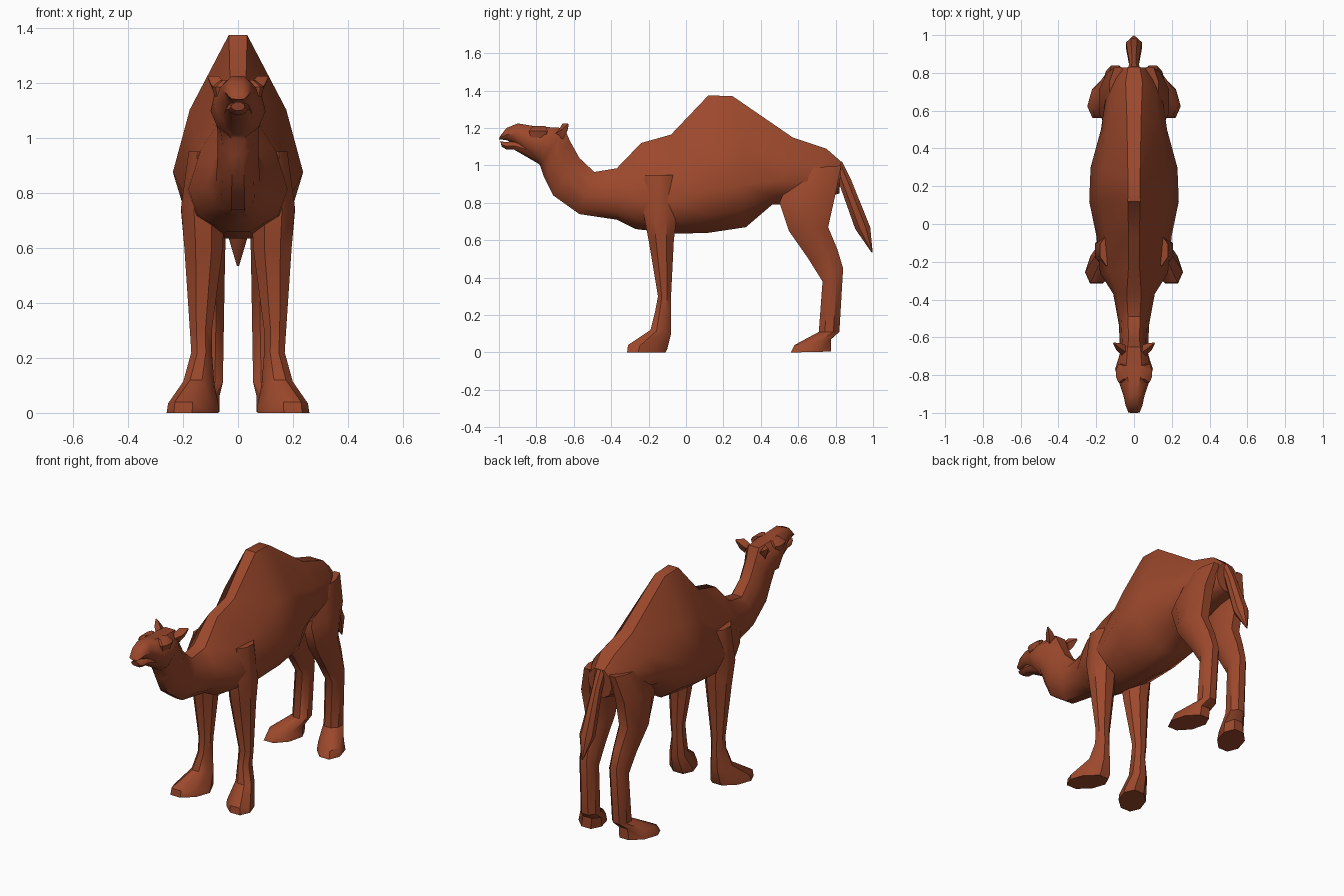
import bpy, bmesh, math
from mathutils import Vector

coat = bpy.data.materials.new("brown_coat")
coat.diffuse_color = (0.33, 0.065, 0.025, 1)


def loft(name, rings, mirror=False):
    """Skin a list of equal-length point rings, capping both ends."""
    bm = bmesh.new()
    loops = [[bm.verts.new(p) for p in r] for r in rings]
    n = len(loops[0])
    for a, b in zip(loops, loops[1:]):
        for i in range(n):
            j = (i + 1) % n
            bm.faces.new((a[i], a[j], b[j], b[i]))
    bm.faces.new(loops[0])
    bm.faces.new(loops[-1])
    bmesh.ops.recalc_face_normals(bm, faces=bm.faces)
    mesh = bpy.data.meshes.new(name)
    bm.to_mesh(mesh)
    bm.free()
    ob = bpy.data.objects.new(name, mesh)
    bpy.context.collection.objects.link(ob)
    mesh.materials.append(coat)
    if mirror:
        ob.modifiers.new("mirror", "MIRROR").use_mirror_merge = False
    bpy.ops.object.select_all(action='DESELECT')
    ob.select_set(True)
    bpy.context.view_layer.objects.active = ob
    bpy.ops.object.shade_smooth_by_angle(angle=math.radians(40))
    return ob


# Half profiles from top to bottom: (fraction down, fraction of half width)
ROUND = [(0, .4), (.22, .85), (.55, 1), (.85, .75), (1, .3)]
HUMP = [(0, .14), (.37, .74), (.68, 1), (.87, .82), (1, .25)]


def section(ty, tz, by, bz, w, s):
    """Symmetric ring from top to bottom point; s blends round to hump."""
    half = []
    for (t0, f0), (t1, f1) in zip(ROUND, HUMP):
        t, f = t0 + (t1 - t0) * s, f0 + (f1 - f0) * s
        half.append(Vector((w * f, ty + (by - ty) * t, tz + (bz - tz) * t)))
    return half + [Vector((-p.x, p.y, p.z)) for p in reversed(half)]


def limb(yf, zf, yb, zb, xi, xo, skew=0):
    """Eight-sided leg ring; skew turns the front outwards."""
    ring = []
    for i in range(8):
        a = math.pi / 8 + i * math.pi / 4
        c, d = math.cos(a) / .924, math.sin(a) / .924
        ring.append(((xi + xo) / 2 + (xo - xi) / 2 * c - skew * d,
                     (yf + yb) / 2 + (yb - yf) / 2 * d,
                     (zf + zb) / 2 + (zb - zf) / 2 * d))
    return ring


# Head, neck and humped torso in one skin, nose to rump
loft("body", [section(*r) for r in [
    (-.995, 1.155, -1.0, 1.14, .03, 0),
    (-.96, 1.20, -.96, 1.135, .045, 0),
    (-.90, 1.225, -.92, 1.12, .055, 0),
    (-.81, 1.21, -.83, 1.05, .085, 0),
    (-.74, 1.205, -.79, 1.01, .10, 0),
    (-.65, 1.20, -.78, 1.0, .085, 0),
    (-.62, 1.13, -.76, .94, .075, 0),
    (-.57, 1.04, -.71, .84, .075, 0),
    (-.49, .965, -.57, .74, .08, 0),
    (-.37, .985, -.37, .71, .11, .2),
    (-.24, 1.12, -.27, .66, .18, .9),
    (-.08, 1.165, -.05, .635, .20, 1),
    (.12, 1.375, .12, .64, .237, 1),
    (.25, 1.37, .32, .67, .23, 1),
    (.57, 1.15, .46, .79, .175, .7),
    (.75, 1.09, .62, .80, .15, .4),
    (.83, 1.02, .82, .85, .08, 0)]])

# Lower jaw
loft("lower_jaw", [section(*r) for r in [
    (-.80, 1.14, -.79, 1.01, .06, 0),
    (-.92, 1.13, -.92, 1.085, .042, 0),
    (-.965, 1.125, -.96, 1.085, .036, 0),
    (-.993, 1.13, -.985, 1.10, .025, 0)]])

# Front legs with splayed feet
loft("front_legs", [limb(*r) for r in [
    (-.315, 0, -.11, 0, .085, .245, .035),
    (-.31, .04, -.10, .02, .085, .24, .035),
    (-.19, .12, -.08, .10, .09, .195, .01),
    (-.165, .22, -.08, .22, .095, .17),
    (-.15, .30, -.08, .30, .095, .175),
    (-.20, .60, -.065, .60, .055, .195),
    (-.23, .76, -.05, .72, .05, .207),
    (-.22, .95, -.06, .95, .07, .18)]], True)

# Hind legs with thigh, hock and splayed feet
loft("hind_legs", [limb(*r) for r in [
    (.56, 0, .775, .005, .08, .235, .03),
    (.58, .04, .775, .07, .08, .22, .03),
    (.71, .11, .82, .11, .055, .155),
    (.73, .38, .84, .45, .05, .15),
    (.655, .50, .81, .55, .048, .16),
    (.55, .65, .76, .67, .045, .18),
    (.50, .80, .80, .85, .045, .185),
    (.57, .98, .83, 1.0, .04, .13)]], True)

# Tail with tuft
loft("tail", [limb(*r) for r in [
    (.78, 1.02, .835, 1.02, -.03, .03),
    (.82, .90, .88, .93, -.025, .025),
    (.905, .66, .985, .67, -.042, .042),
    (.992, .535, .998, .535, -.004, .004)]])

# Ears swept out and back
loft("ears", [
    [(.04, -.68, 1.19), (.06, -.70, 1.17), (.07, -.66, 1.14), (.045, -.64, 1.18)],
    [(.07, -.66, 1.225), (.095, -.665, 1.19), (.09, -.64, 1.17), (.075, -.63, 1.20)],
    [(.105, -.632, 1.225), (.11, -.634, 1.22), (.109, -.628, 1.215), (.105, -.628, 1.22)]], True)

# Brow ridges over the eyes
loft("brows", [limb(*r) for r in [
    (-.83, 1.15, -.75, 1.15, .055, .085),
    (-.84, 1.185, -.74, 1.185, .05, .095),
    (-.82, 1.21, -.75, 1.21, .03, .065)]], True)
